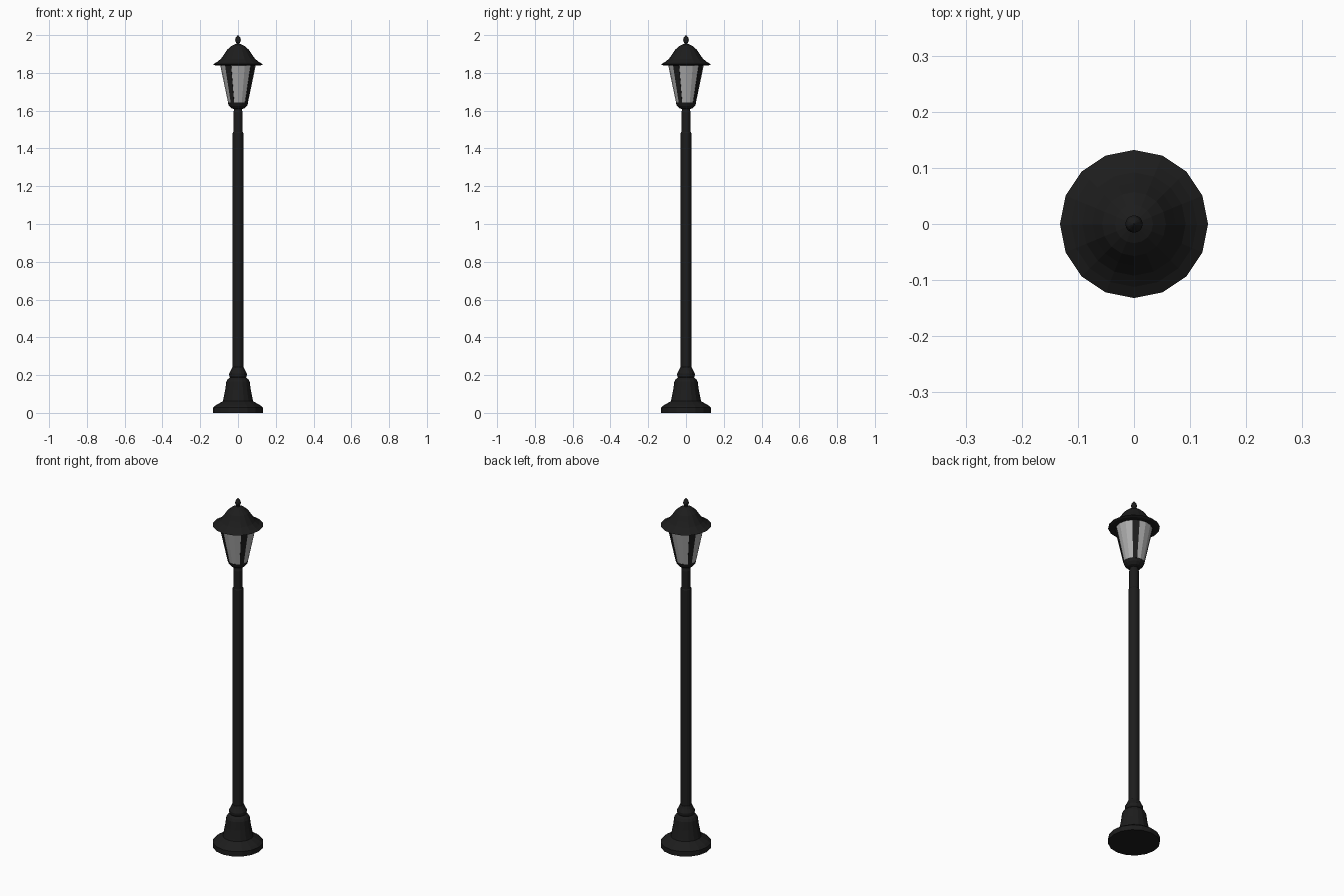
import bpy, bmesh, math

if "Cube" in bpy.data.objects:
    bpy.data.objects.remove(bpy.data.objects["Cube"])

SIDES = 16


def material(name, value):
    m = bpy.data.materials.new(name)
    m.diffuse_color = (value, value, value, 1)
    m.use_nodes = True
    m.node_tree.nodes["Principled BSDF"].inputs["Base Color"].default_value = m.diffuse_color
    return m


BLACK = material("black_metal", 0.012)
GLASS = material("frosted_glass", 0.42)


def finish(name, bm, mat):
    bmesh.ops.recalc_face_normals(bm, faces=bm.faces)
    mesh = bpy.data.meshes.new(name)
    bm.to_mesh(mesh)
    bm.free()
    mesh.materials.append(mat)
    obj = bpy.data.objects.new(name, mesh)
    bpy.context.collection.objects.link(obj)
    return obj


def lathe(name, profile, mat=BLACK, sides=SIDES):
    """Revolve (radius, z) points around z and cap both ends."""
    bm = bmesh.new()
    rings = []
    for r, z in profile:
        rings.append([bm.verts.new((r * math.cos(2 * math.pi * i / sides),
                                    r * math.sin(2 * math.pi * i / sides), z))
                      for i in range(sides)])
    for a, b in zip(rings, rings[1:]):
        for i in range(sides):
            j = (i + 1) % sides
            bm.faces.new((a[i], a[j], b[j], b[i]))
    bm.faces.new(rings[0])
    bm.faces.new(rings[-1])
    return finish(name, bm, mat)


# Stepped foot flaring up to the collar
lathe("base", [(0.132, 0), (0.132, 0.028), (0.118, 0.04), (0.092, 0.055),
               (0.08, 0.062), (0.077, 0.075), (0.068, 0.12), (0.062, 0.165),
               (0.055, 0.178), (0.04, 0.19)])
lathe("collar", [(0.04, 0.185), (0.046, 0.195), (0.047, 0.208),
                 (0.036, 0.228), (0.031, 0.24), (0.028, 0.242)])

# Two-stage pole
lathe("lower_pole", [(0.028, 0.23), (0.028, 1.482), (0.024, 1.488)])
lathe("upper_pole", [(0.025, 1.48), (0.025, 1.59), (0.021, 1.605),
                     (0.021, 1.615)])

# Lantern: cup, glass cone, four corner strips and top rim
lathe("lantern_cup", [(0.021, 1.608), (0.036, 1.613), (0.048, 1.626),
                      (0.054, 1.642), (0.05, 1.644)])
lathe("glass", [(0.052, 1.64), (0.094, 1.84)], GLASS)

bm = bmesh.new()
for k in range(4):
    start = math.radians(-135 + 90 * k)
    quads = []
    for inset in (0, 0.006):
        ring = []
        for r, z, t in ((0.054, 1.64, 0), (0.054, 1.64, 1),
                        (0.097, 1.84, 1), (0.097, 1.84, 0)):
            a = start + t * math.pi / 8
            ring.append(bm.verts.new(((r - inset) * math.cos(a),
                                      (r - inset) * math.sin(a), z)))
        quads.append(ring)
    outer, inner = quads
    bm.faces.new(outer)
    bm.faces.new(inner)
    for i in range(4):
        j = (i + 1) % 4
        bm.faces.new((outer[i], outer[j], inner[j], inner[i]))
finish("lantern_posts", bm, BLACK)

# Bell-shaped roof with pointed finial
lathe("roof", [(0.09, 1.838), (0.12, 1.84), (0.132, 1.846), (0.112, 1.857),
               (0.092, 1.873), (0.074, 1.897), (0.057, 1.923),
               (0.034, 1.943), (0.012, 1.953)])
lathe("finial", [(0.012, 1.945), (0.008, 1.957), (0.013, 1.964),
                 (0.0155, 1.974), (0.012, 1.986), (0.006, 1.994),
                 (0.001, 2.0)])
